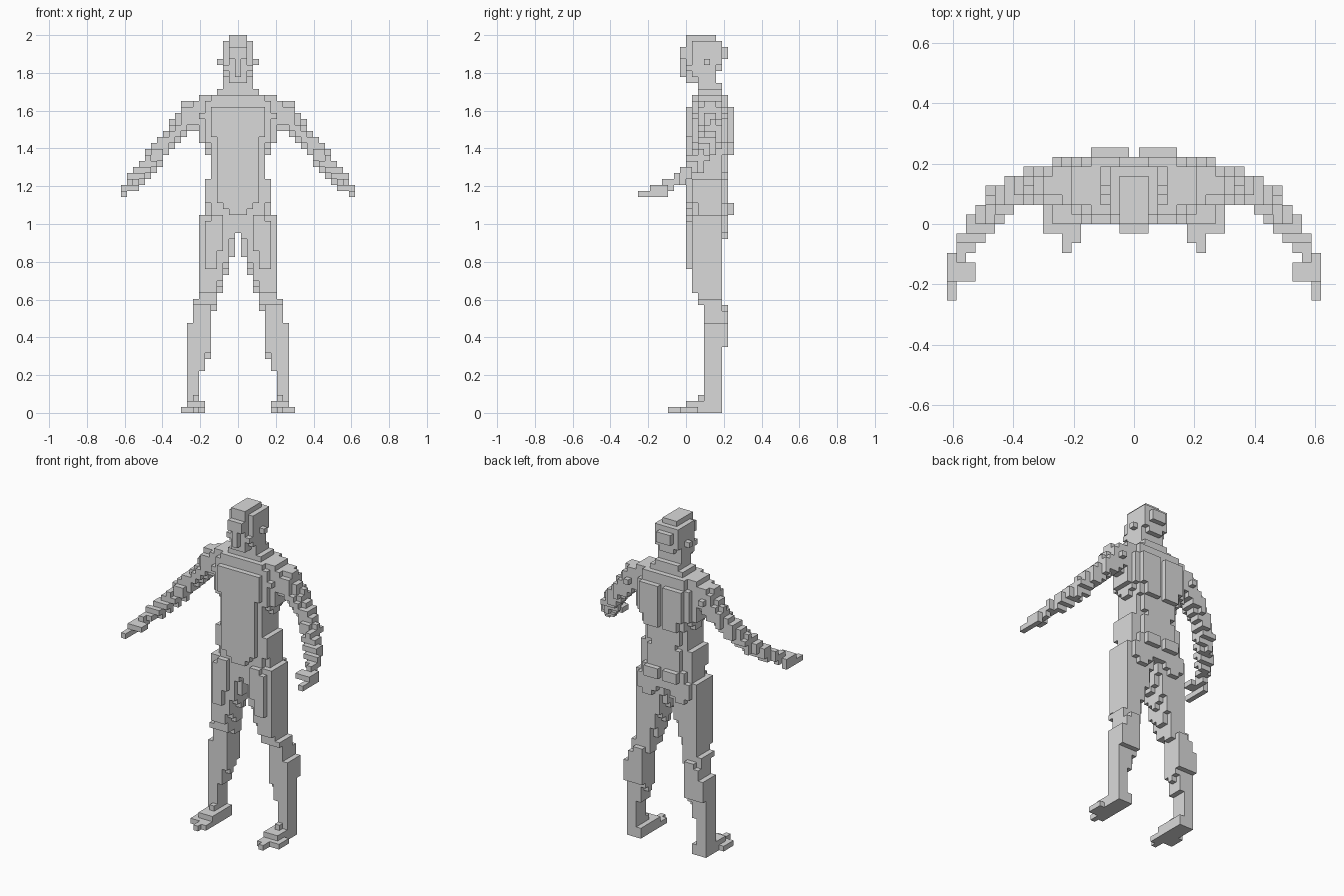
import bpy, bmesh
from mathutils import Vector

V = 2 / 63          # block size
skin = bpy.data.materials.new("plain grey")
skin.diffuse_color = (0.7, 0.7, 0.7, 1)


def mirrored(cells):
    return cells | {(-i, j, k) for i, j, k in cells}


GRID = [((i, j, k), Vector((i * V, (j + .5) * V, (k + .5) * V)))
        for i in range(20) for j in range(-8, 8) for k in range(63)]


def loft(rows, p):
    """Blocks inside a stack of rounded sections: z, x0, x1, y0, y1."""
    out = set()
    for c, q in GRID:
        for a, b in zip(rows, rows[1:]):
            if a[0] <= q.z < b[0]:
                t = (q.z - a[0]) / (b[0] - a[0])
                x0, x1, y0, y1 = (m + (n - m) * t for m, n in zip(a[1:], b[1:]))
                u = abs(2 * q.x - x0 - x1) / (x1 - x0)
                v = abs(2 * q.y - y0 - y1) / (y1 - y0)
                if u ** p + v ** p < 1:
                    out.add(c)
    return out


def limb(points):
    """Blocks inside a chain of tapered capsules: x, y, z, radius."""
    out = set()
    for c, q in GRID:
        for a, b in zip(points, points[1:]):
            pa, d = Vector(a[:3]), Vector(b[:3]) - Vector(a[:3])
            t = max(0, min(1, (q - pa).dot(d) / d.length_squared))
            if (q - pa - d * t).length < a[3] + (b[3] - a[3]) * t:
                out.add(c)
                break
    return out


def box(x0, x1, y0, y1, z0, z1):
    return {c for c, q in GRID
            if x0 < q.x < x1 and y0 < q.y < y1 and z0 < q.z < z1}


# Torso with flat front, shoulder blades, buttocks and a spine groove
torso = loft([(.985, -.19, .19, .025, .21), (1.045, -.19, .19, .02, .24),
              (1.05, -.18, .18, 0, .255), (1.11, -.18, .18, 0, .255),
              (1.12, -.18, .18, 0, .225), (1.23, -.178, .178, 0, .222),
              (1.25, -.15, .15, 0, .22), (1.36, -.152, .152, 0, .225),
              (1.38, -.16, .16, 0, .255), (1.43, -.18, .18, 0, .255),
              (1.45, -.21, .21, 0, .255), (1.62, -.21, .21, 0, .255),
              (1.63, -.22, .22, .02, .225), (1.69, -.22, .22, .04, .21),
              (1.70, -.1, .1, .055, .2), (1.73, -.09, .09, .06, .19)], 2.6)
torso -= box(-.02, .02, .21, .3, .9, 1.63)
# Belly front tapers downward
torso -= box(.111, .3, -.1, .03, 1.04, 1.24) | box(.08, .3, -.1, .03, 1.04, 1.11)
torso -= box(.05, .3, -.1, .03, 1.04, 1.08)
torso |= box(-.02, .02, .03, .13, .955, 1.0)

# Head, ears, nose and chin
head = loft([(1.66, -.1, .1, .05, .2), (1.72, -.085, .085, .06, .19),
             (1.77, -.085, .085, .05, .17), (1.8, -.085, .085, 0, .17),
             (1.86, -.085, .085, 0, .195), (1.965, -.085, .085, 0, .2),
             (1.968, -.06, .06, -.005, .165), (2.01, -.06, .06, -.005, .165)], 3)
head |= box(-.05, .05, .18, .22, 1.875, 1.94)
head |= box(-.02, .02, -.032, .02, 1.78, 1.88)
head |= box(-.05, .05, -.032, .02, 1.875, 1.94)
head |= box(-.05, .05, .0, .1, 1.75, 1.8)
ear = box(.08, .12, .09, .13, 1.84, 1.875)

# Legs with raised thigh muscles
leg = loft([(0, .2, .275, .085, .2), (.22, .2, .275, .085, .2),
            (.25, .165, .275, .085, .2), (.34, .15, .275, .085, .205),
            (.36, .145, .275, .085, .23), (.476, .135, .275, .085, .23),
            (.48, .135, .245, .085, .23), (.54, .125, .242, .085, .225),
            (.565, .12, .24, .08, .2), (.57, .12, .24, .055, .2),
            (.603, .11, .235, .055, .2), (.61, .105, .214, .055, .2),
            (.645, .095, .214, .05, .2), (.655, .09, .214, .022, .2),
            (.74, .064, .214, .02, .2), (.82, .033, .214, .015, .2),
            (.92, .014, .214, .015, .205), (1, .003, .214, .015, .23),
            (1.05, .003, .214, .015, .23)], 2.4)
leg |= box(.11, .176, 0, .05, .77, 1.02) | box(.08, .12, .0, .06, .85, .96)
leg -= box(-.1, .016, -.1, .3, 0, .955)
foot = (box(.17, .3, -.032, .06, 0, .03) | box(.19, .27, .06, .19, 0, .06)
        | box(.17, .24, -.063, 0, 0, .03) | box(.2, .24, -.095, 0, 0, .03)
        | box(.19, .27, 0, .1, .03, .06) | box(.2, .25, .06, .1, .06, .095))

# Arms and hands with thumbs
arm = limb([(.17, .12, 1.58, .078), (.24, .13, 1.575, .078),
            (.3, .135, 1.515, .058), (.37, .125, 1.44, .05),
            (.43, .09, 1.37, .049), (.48, .04, 1.31, .046),
            (.53, -.025, 1.25, .04), (.575, -.085, 1.21, .03)])
hand = (box(.59, .63, -.255, -.095, 1.143, 1.175)
        | box(.59, .63, -.19, -.095, 1.175, 1.206)
        | box(.56, .6, -.13, -.06, 1.175, 1.235)
        | box(.52, .59, -.19, -.125, 1.175, 1.206))

parts = {"head": head, "ears": ear, "torso": torso, "legs": leg,
         "feet": foot, "arms": arm, "hands": hand}
solid = set()
for name in parts:
    parts[name] = mirrored(parts[name]) - solid
    solid |= parts[name]

# Corner offsets of each block side, counter-clockwise from outside
SIDES = {(1, 0, 0): "100 110 111 101", (-1, 0, 0): "000 001 011 010",
         (0, 1, 0): "010 011 111 110", (0, -1, 0): "000 100 101 001",
         (0, 0, 1): "001 101 111 011", (0, 0, -1): "000 010 110 100"}

for name, cells in parts.items():
    bm, verts = bmesh.new(), {}
    for i, j, k in sorted(cells):
        for (a, b, c), corners in SIDES.items():
            if (i + a, j + b, k + c) in solid:
                continue
            loop = []
            for s in corners.split():
                key = (i + int(s[0]), j + int(s[1]), k + int(s[2]))
                if key not in verts:
                    verts[key] = bm.verts.new(((key[0] - .5) * V, key[1] * V, key[2] * V))
                loop.append(verts[key])
            bm.faces.new(loop)
    # Merge flat runs of blocks into single faces
    bmesh.ops.dissolve_limit(bm, angle_limit=.01, verts=bm.verts, edges=bm.edges)
    mesh = bpy.data.meshes.new(name)
    bm.to_mesh(mesh)
    bm.free()
    mesh.materials.append(skin)
    bpy.context.collection.objects.link(bpy.data.objects.new(name, mesh))
